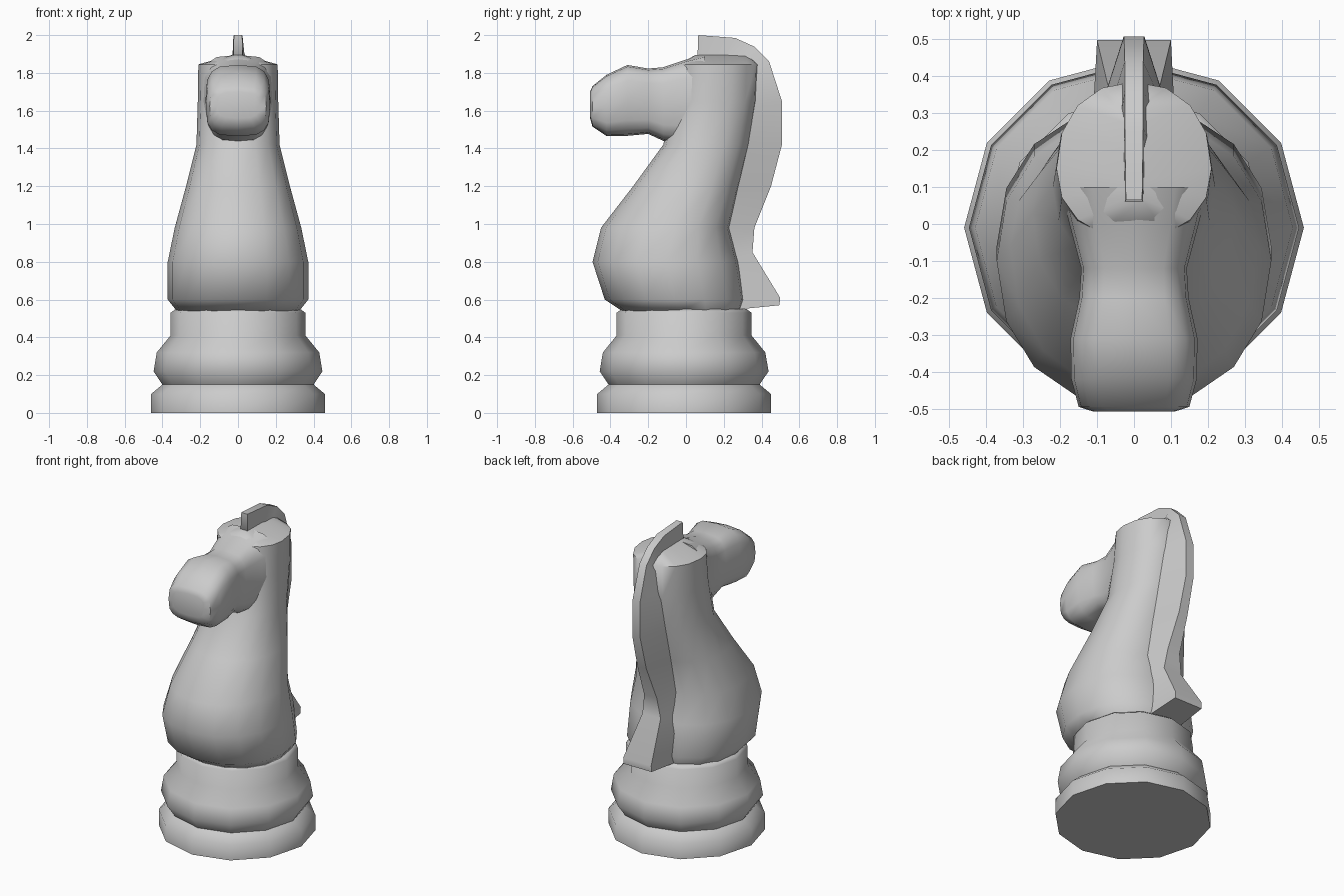
import bpy, bmesh, math

if "Cube" in bpy.data.objects:
    bpy.data.objects.remove(bpy.data.objects["Cube"])


def loft(name, rings, angle=55):
    """Skin a list of equal-length closed rings and cap both ends."""
    bm = bmesh.new()
    rows = [[bm.verts.new(p) for p in ring] for ring in rings]
    n = len(rows[0])
    for a, b in zip(rows, rows[1:]):
        for i in range(n):
            j = (i + 1) % n
            bm.faces.new((a[i], a[j], b[j], b[i]))
    bm.faces.new(rows[0][::-1])
    bm.faces.new(rows[-1])
    bmesh.ops.recalc_face_normals(bm, faces=bm.faces)
    mesh = bpy.data.meshes.new(name)
    bm.to_mesh(mesh)
    bm.free()
    ob = bpy.data.objects.new(name, mesh)
    bpy.context.collection.objects.link(ob)
    bpy.ops.object.select_all(action='DESELECT')
    ob.select_set(True)
    bpy.context.view_layer.objects.active = ob
    bpy.ops.object.shade_smooth_by_angle(angle=math.radians(angle))
    return ob


def super_ring(n, power, start=0.0):
    """Unit rounded-square ring."""
    pts = []
    for i in range(n):
        a = start + 2 * math.pi * i / n
        c, s = math.cos(a), math.sin(a)
        pts.append((math.copysign(abs(c) ** power, c), math.copysign(abs(s) ** power, s)))
    return pts


# Turned 12-sided base: (radius, z)
profile = [(.46, 0), (.46, .10), (.40, .15), (.447, .22), (.43, .32),
           (.357, .41), (.357, .53), (.33, .55)]
circle = super_ring(12, 1)
loft("base", [[(r * x, r * y - .01, z) for x, y in circle] for r, z in profile])

# Chest and neck: z, front y, widest y, back y, half width
sections = [(.54, -.34, -.03, .30, .325), (.60, -.43, -.06, .32, .372),
            (.80, -.495, -.10, .29, .372), (.98, -.45, -.06, .24, .335),
            (1.20, -.28, .03, .29, .275), (1.42, -.12, .10, .345, .22),
            (1.65, -.07, .14, .38, .213), (1.845, -.04, .15, .385, .21),
            (1.895, .05, .12, .33, .03)]
oval = super_ring(16, .92)
loft("chest_and_neck",
     [[(w * x, ym + y * ((yb - ym) if y > 0 else (ym - yf)), z) for x, y in oval]
      for z, yf, ym, yb, w in sections])

# Muzzle and brow: y, half width, bottom z, top z
muzzle = [(-.508, .11, 1.56, 1.70), (-.495, .15, 1.515, 1.73), (-.42, .17, 1.465, 1.79),
          (-.31, .172, 1.467, 1.842), (-.20, .148, 1.477, 1.823), (-.12, .143, 1.44, 1.83),
          (.0, .175, 1.42, 1.87), (.10, .20, 1.42, 1.895)]
square = super_ring(16, .6)
loft("muzzle", [[(w * x, y, (lo + hi) / 2 + v * (hi - lo) / 2) for x, v in square]
                for y, w, lo, hi in muzzle])

# Mane ridge: outer y, z, inner y, z, outer half width, inner half width
mane = [(.065, 2.0, .06, 1.86, .022, .025), (.26, 1.985, .15, 1.80, .025, .03),
        (.36, 1.94, .20, 1.75, .025, .05), (.44, 1.86, .25, 1.70, .025, .085),
        (.508, 1.65, .25, 1.60, .027, .11), (.508, 1.42, .22, 1.42, .028, .12),
        (.45, 1.20, .17, 1.20, .032, .12), (.362, .98, .12, .98, .045, .12),
        (.352, .85, .14, .82, .065, .12), (.498, .61, .20, .60, .10, .115),
        (.495, .57, .20, .54, .10, .115)]
loft("mane", [[(-wo, yo, zo), (wo, yo, zo), (wi, yi, zi), (-wi, yi, zi)]
              for yo, zo, yi, zi, wo, wi in mane], 60)
